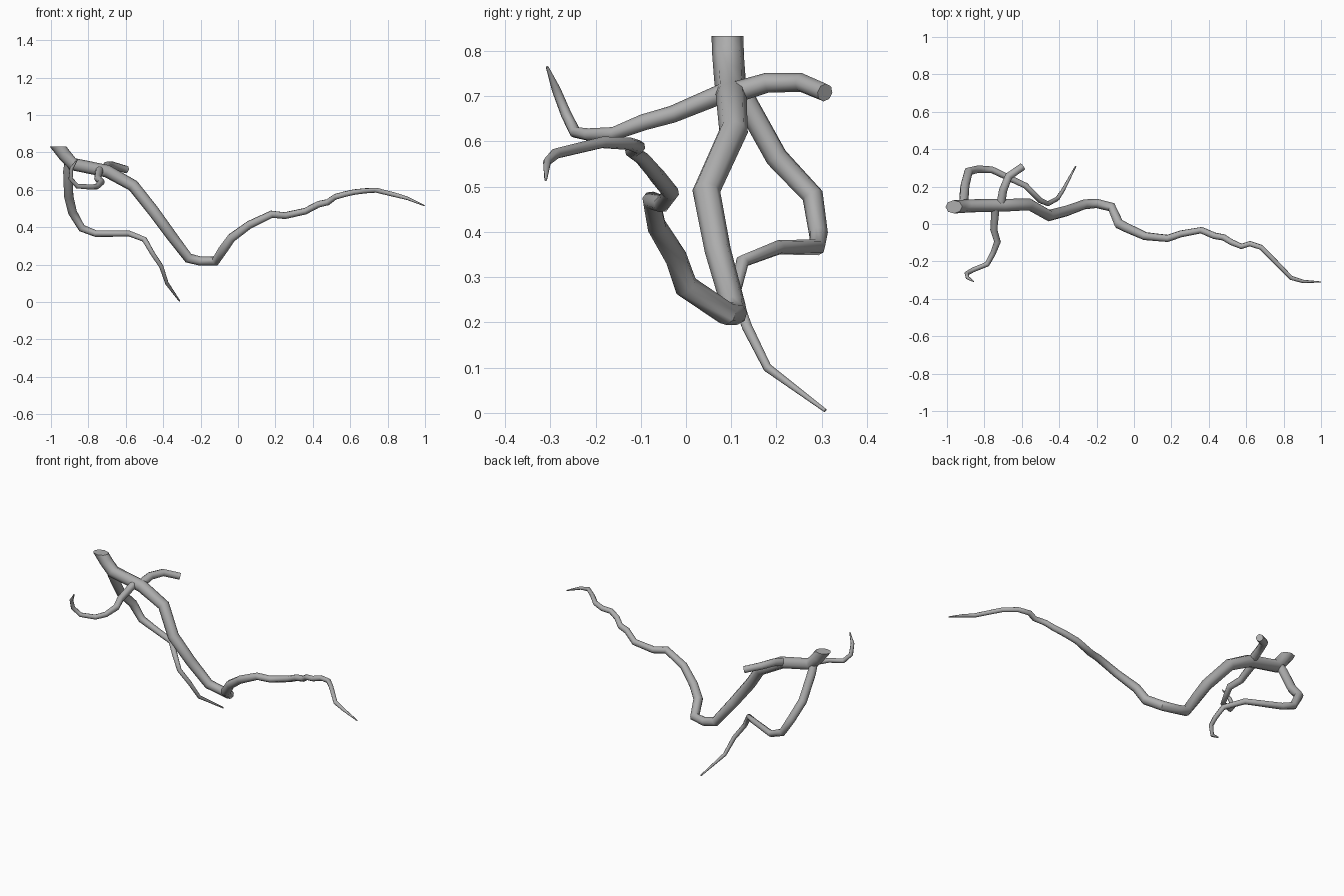
import bpy
import bmesh
import math

bark = bpy.data.materials.new("bark_grey")
bark.diffuse_color = (.42, .42, .42, 1)


def limb(name, points, cut_z=None):
    """Tapered eight-sided tube through (x, y, z, radius) points, optionally cut level at cut_z."""
    curve = bpy.data.curves.new(name, 'CURVE')
    curve.dimensions = '3D'
    curve.bevel_depth = 1.0
    curve.bevel_resolution = 2
    curve.use_fill_caps = True
    spline = curve.splines.new('POLY')
    spline.points.add(len(points) - 1)
    for p, (x, y, z, r) in zip(spline.points, points):
        p.co = (x, y, z, 1)
        p.radius = r
    obj = bpy.data.objects.new(name, curve)
    bpy.context.collection.objects.link(obj)
    bpy.ops.object.select_all(action='DESELECT')
    obj.select_set(True)
    bpy.context.view_layer.objects.active = obj
    bpy.ops.object.convert(target='MESH')
    obj = bpy.context.view_layer.objects.active
    bm = bmesh.new()
    bm.from_mesh(obj.data)
    bmesh.ops.remove_doubles(bm, verts=bm.verts, dist=1e-5)
    if cut_z is not None:
        bmesh.ops.bisect_plane(bm, geom=bm.verts[:] + bm.edges[:] + bm.faces[:],
                               plane_co=(0, 0, cut_z), plane_no=(0, 0, 1), clear_outer=True)
        bmesh.ops.holes_fill(bm, edges=[e for e in bm.edges if e.is_boundary])
    bmesh.ops.recalc_face_normals(bm, faces=bm.faces)
    bm.to_mesh(obj.data)
    bm.free()
    obj.data.materials.clear()
    obj.data.materials.append(bark)
    bpy.ops.object.shade_smooth_by_angle(angle=math.radians(50))


# Main stem, cut level at the thick end
limb("main_stem", [
    (-1.01, .090, .895, .036), (-.93, .093, .79, .035), (-.885, .097, .738, .035),
    (-.70, .10, .70, .034), (-.56, .105, .622, .032), (-.455, .045, .49, .031),
    (-.36, .07, .36, .029), (-.265, .105, .235, .027), (-.20, .11, .219, .025),
    (-.12, .09, .219, .026), (-.08, .0, .28, .027), (-.035, -.022, .343, .025),
    (.06, -.065, .413, .022), (.18, -.077, .470, .020), (.25, -.053, .462, .019),
    (.36, -.033, .486, .018), (.43, -.063, .523, .018), (.48, -.072, .534, .017),
    (.52, -.097, .563, .016), (.575, -.12, .578, .015), (.62, -.105, .588, .015),
    (.68, -.125, .595, .014), (.74, -.185, .598, .013), (.84, -.288, .573, .012),
    (.905, -.307, .555, .009), (.998, -.310, .515, .003)], cut_z=.833)

# Branch that drops from the thick end and sweeps underneath
limb("lower_branch", [
    (-.905, .09, .76, .022), (-.91, .125, .70, .025), (-.905, .200, .565, .025),
    (-.885, .280, .48, .024), (-.835, .293, .395, .021), (-.76, .290, .366, .018),
    (-.58, .205, .366, .016), (-.50, .125, .335, .015), (-.46, .108, .265, .013),
    (-.41, .135, .19, .012), (-.38, .18, .10, .010), (-.312, .308, .005, .004)])

# Short blunt branch towards the back
limb("back_stub", [
    (-.715, .09, .703, .024), (-.70, .18, .730, .022),
    (-.67, .255, .730, .021), (-.595, .307, .708, .020)])

# Thin hooked branch towards the front
limb("front_branch", [
    (-.74, .09, .71, .022), (-.75, -.03, .66, .019), (-.73, -.095, .642, .018),
    (-.755, -.16, .617, .015), (-.785, -.215, .615, .014), (-.86, -.245, .62, .013),
    (-.895, -.265, .66, .012), (-.89, -.287, .715, .010), (-.858, -.307, .765, .003)])
